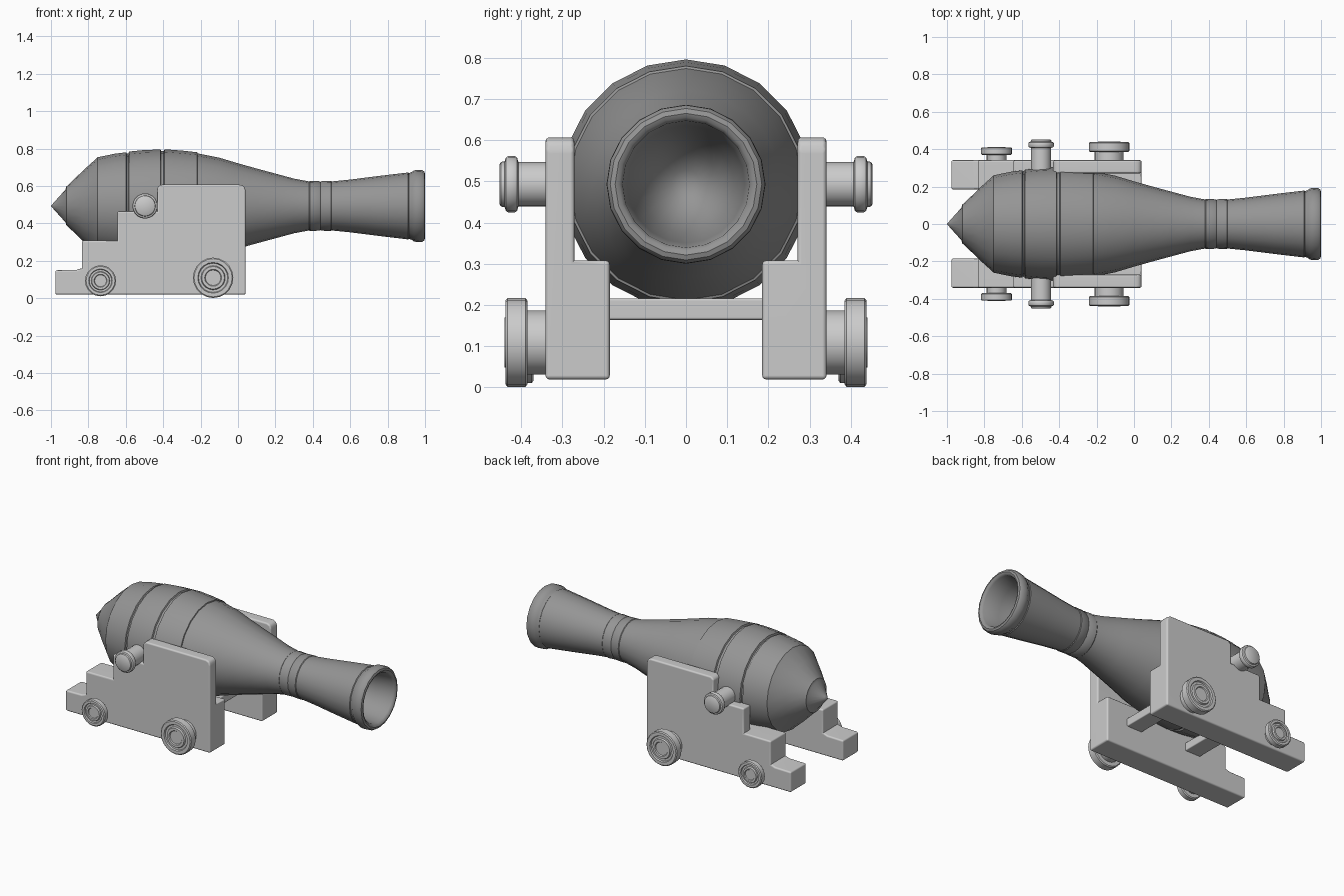
import bpy, bmesh, math

if "Cube" in bpy.data.objects:
    bpy.data.objects.remove(bpy.data.objects["Cube"])

AX = 0.493  # height of the barrel axis


def grey(name, v):
    m = bpy.data.materials.new(name)
    m.diffuse_color = (v, v, v, 1)
    m.use_nodes = True
    m.node_tree.nodes["Principled BSDF"].inputs["Base Color"].default_value = m.diffuse_color
    return m


IRON, WOOD = grey("dark_iron", 0.3), grey("carriage_grey", 0.55)


def make(name, verts, faces, mat=WOOD, mirror=False, bevel=0):
    me = bpy.data.meshes.new(name)
    me.from_pydata(verts, [], faces)
    me.materials.append(mat)
    bm = bmesh.new()
    bm.from_mesh(me)
    bmesh.ops.delete(bm, geom=[v for v in bm.verts if not v.link_faces], context='VERTS')
    bmesh.ops.remove_doubles(bm, verts=bm.verts, dist=1e-5)
    bmesh.ops.recalc_face_normals(bm, faces=bm.faces)
    if bevel:  # merge flat walls, then round the outward edges only
        bmesh.ops.dissolve_limit(bm, angle_limit=math.radians(1), verts=bm.verts, edges=bm.edges)
        edges = [e for e in bm.edges if e.calc_face_angle_signed(0) > math.radians(15)]
        bmesh.ops.bevel(bm, geom=edges, offset=bevel, segments=3, profile=0.5,
                        affect='EDGES', clamp_overlap=True)
    bm.to_mesh(me)
    bm.free()
    ob = bpy.data.objects.new(name, me)
    bpy.context.collection.objects.link(ob)
    bpy.ops.object.select_all(action='DESELECT')
    ob.select_set(True)
    bpy.context.view_layer.objects.active = ob
    bpy.ops.object.shade_smooth_by_angle(angle=math.radians(35))
    if mirror:
        ob.modifiers.new("mirror", 'MIRROR').use_axis = (False, True, False)
    if bevel:
        ob.modifiers.new("flat_walls", 'WEIGHTED_NORMAL').keep_sharp = True
    return ob


def lathe(name, profile, axis, centre, mat=WOOD, n=20, mirror=False):
    """Revolve (position, radius) pairs about the x or y axis."""
    verts, faces = [], []
    for p, r in profile:
        for i in range(n):
            a = 2 * math.pi * i / n
            s, c = r * math.sin(a), r * math.cos(a)
            verts.append((p, s, centre[1] + c) if axis == 'x'
                         else (centre[0] + s, p, centre[1] + c))
    for k in range(len(profile) - 1):
        for i in range(n):
            j = (i + 1) % n
            faces.append((k * n + i, k * n + j, (k + 1) * n + j, (k + 1) * n + i))
    return make(name, verts, faces, mat, mirror)


def box(name, x0, x1, y0, y1, z0, z1):
    v = [(x, y, z) for x in (x0, x1) for y in (y0, y1) for z in (z0, z1)]
    f = [(0, 1, 3, 2), (4, 6, 7, 5), (0, 4, 5, 1), (2, 3, 7, 6), (0, 2, 6, 4), (1, 5, 7, 3)]
    return make(name, v, f, bevel=0.006)


# barrel: outer skin from breech tip to muzzle, then the bore
lathe("barrel", [
    (-1, 0), (-0.985, 0.018), (-0.922, 0.088), (-0.918, 0.104), (-0.905, 0.114), (-0.83, 0.188),
    (-0.757, 0.254), (-0.752, 0.26), (-0.66, 0.279), (-0.598, 0.287), (-0.594, 0.28), (-0.586, 0.28),
    (-0.582, 0.291), (-0.5, 0.299), (-0.415, 0.302), (-0.411, 0.294), (-0.397, 0.294),
    (-0.393, 0.303), (-0.3, 0.296), (-0.218, 0.287), (-0.216, 0.281), (-0.1, 0.258), (0, 0.228),
    (0.1, 0.2), (0.2, 0.173), (0.3, 0.146), (0.38, 0.131), (0.384, 0.134),
    (0.436, 0.132), (0.44, 0.129), (0.444, 0.132), (0.496, 0.134), (0.5, 0.131),
    (0.6, 0.141), (0.75, 0.16), (0.91, 0.179), (0.914, 0.175), (0.93, 0.182),
    (0.94, 0.19), (0.96, 0.193), (0.985, 0.192), (0.996, 0.184), (1, 0.172),
    (0.996, 0.162), (0.985, 0.154), (0.88, 0.143), (0.75, 0.117), (0.67, 0.08),
    (0.63, 0.035), (0.62, 0)],
    'x', (0, AX), IRON)

# trunnions with a collar near each end
lathe("trunnions", [
    (0.2, 0.054), (0.407, 0.054), (0.41, 0.065), (0.415, 0.068), (0.432, 0.068),
    (0.437, 0.065), (0.44, 0.056), (0.449, 0.054), (0.453, 0.048), (0.453, 0)],
    'y', (-0.497, AX), mirror=True)


# wheels: hub, rim and ringed outer face
def wheels(name, x, z, r, hub, y0, y1):
    lathe(name, [
        (0.3, hub), (y0, hub), (y0, r - 0.006), (y0 + 0.005, r), (y1 - 0.005, r),
        (y1, r - 0.006), (y1, r * 0.76), (y1 - 0.008, r * 0.72), (y1 - 0.008, r * 0.6),
        (y1 + 0.002, r * 0.56), (y1 + 0.002, r * 0.42), (y1 - 0.004, r * 0.38),
        (y1 - 0.004, 0)], 'y', (x, z), mirror=True)


wheels("front_wheels", -0.133, 0.109, 0.108, 0.078, 0.385, 0.438)
wheels("rear_wheels", -0.735, 0.093, 0.083, 0.053, 0.37, 0.41)

# carriage cheeks: stepped side, thick below the shelf and thin above
low = [(-0.645, 0.308), (0.041, 0.308), (0.041, 0.019), (-0.977, 0.019),
       (-0.977, 0.149), (-0.865, 0.151), (-0.835, 0.16), (-0.835, 0.308)]
up = [(-0.645, 0.465), (-0.432, 0.465), (-0.432, 0.592), (-0.412, 0.607),
      (0.012, 0.607), (0.033, 0.598), (0.041, 0.577)]
n, nl = len(low + up), len(low)
verts = [(x, y, z) for y in (0.341, 0.271, 0.185) for x, z in low + up]
side = list(range(1, nl)) + [0] + list(range(nl, n))
faces = [side,                                             # outer face
         [2 * n + i for i in range(nl)],                   # inner face of the block
         [n + i for i in [0] + list(range(nl, n)) + [1]],  # inner face of the plate
         [n, n + 1, 2 * n + 1, 2 * n]]                     # shelf
for a, b in zip(side, side[1:] + side[:1]):
    if a < nl and b < nl:
        end = [n + b] if b == 0 else []    # corners where the shelf meets the wall
        start = [n + a] if a == 1 else []
        faces.append([a, b] + end + [2 * n + b, 2 * n + a] + start)
    else:
        faces.append([a, b, n + b, n + a])
make("carriage_cheeks", verts, faces, mirror=True, bevel=0.01)

# cross beams joining the cheeks
for name, x in (("front_cross_beam", -0.16), ("rear_cross_beam", -0.59)):
    box(name, x - 0.055, x + 0.055, -0.2, 0.2, 0.164, 0.216)
